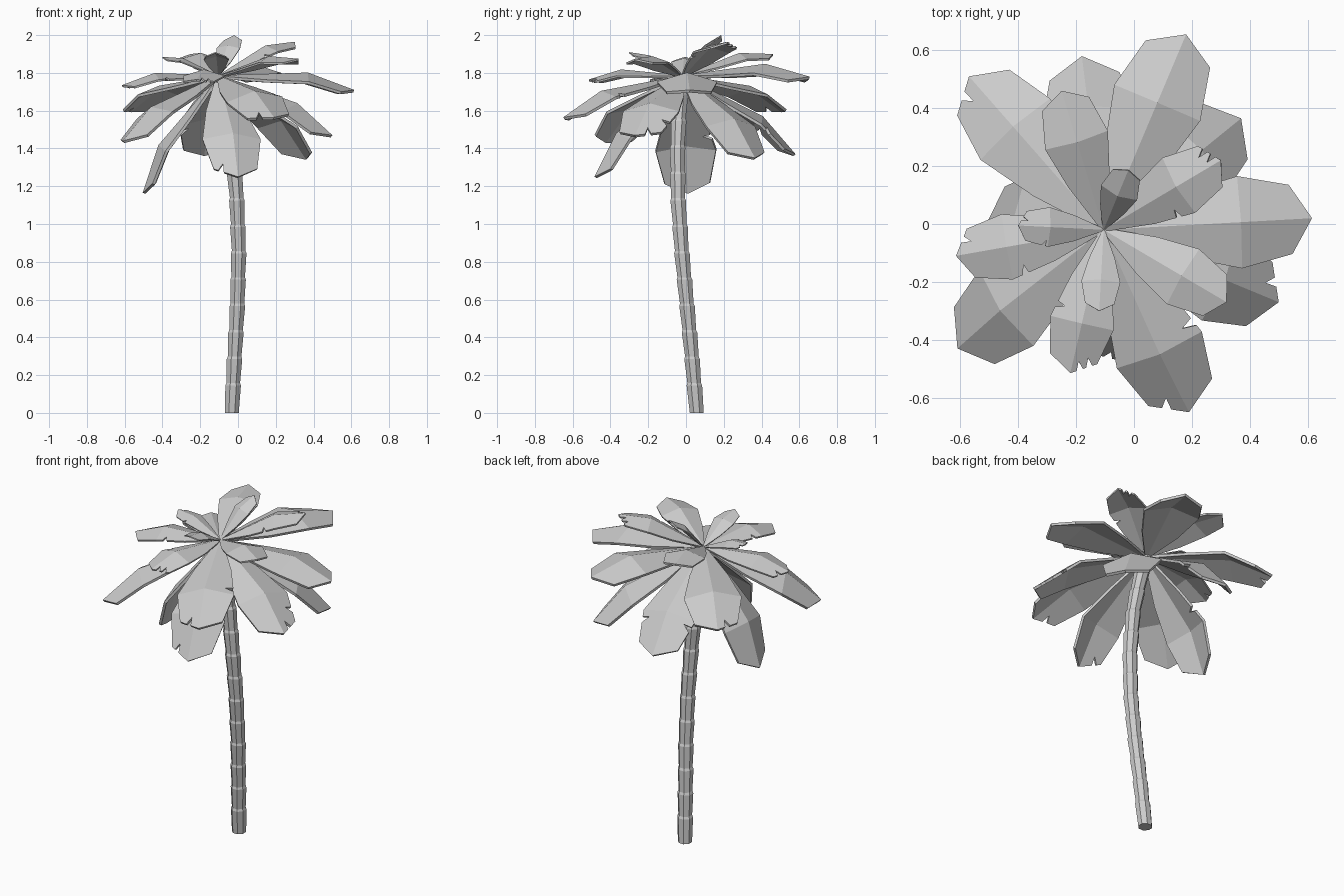
import bpy, bmesh, math
from mathutils import Vector

if "Cube" in bpy.data.objects:
    bpy.data.objects.remove(bpy.data.objects["Cube"])

CROWN = Vector((-0.105, -0.02, 1.787))


def make_object(name, bm):
    bmesh.ops.recalc_face_normals(bm, faces=bm.faces)
    mesh = bpy.data.meshes.new(name)
    bm.to_mesh(mesh)
    bm.free()
    obj = bpy.data.objects.new(name, mesh)
    bpy.context.collection.objects.link(obj)
    return obj


# Trunk: eight-sided flaring segments along a bent path
PATH = [Vector(p) for p in [(-.033, .057, 0), (-.018, .031, .3), (-.003, .005, .57),
        (.004, -.022, .85), (-.006, -.042, 1.13), (-.03, -.045, 1.4),
        (-.068, -.035, 1.62), (-.105, -.02, 1.787)]]


def path_at(z):
    for a, b in zip(PATH, PATH[1:]):
        if z <= b.z:
            return a.lerp(b, (z - a.z) / (b.z - a.z))
    return PATH[-1].copy()


def trunk(sides=8, step=0.14):
    bm = bmesh.new()
    levels = [(0, .04)]
    z = step + .005
    while z < 1.76:
        levels += [(z, .0445), (z + .013, .039)]
        z += step
    levels.append((1.775, .039))
    rings = []
    for z, r in levels:
        c = path_at(z)
        rings.append([bm.verts.new((c.x + r * math.cos(math.tau * (i + .5) / sides),
                                    c.y + r * math.sin(math.tau * (i + .5) / sides), z))
                      for i in range(sides)])
    for a, b in zip(rings, rings[1:]):
        for i in range(sides):
            j = (i + 1) % sides
            bm.faces.new((a[i], a[j], b[j], b[i]))
    bm.faces.new(rings[0])
    bm.faces.new(rings[-1])
    make_object("trunk", bm)


# Frond: ridged, bent leaf with optional torn notches (side, edge number, position)
EDGE = [(0, .014), (.35, .145), (.65, .22), (.9, .165), (1, 0)]


def frond(name, tip, notches=(), roll=0):
    axis = Vector(tip) - CROWN
    length = axis.length
    d = axis.normalized()
    flat = Vector((0, 0, 1)).cross(d).normalized()
    side = flat * math.cos(roll) + d.cross(flat) * math.sin(roll)
    up = d.cross(side)

    def place(t, w):
        bend = .09 * (t / .65 if t < .65 else (1 - t) / .35)
        return CROWN + (d * t + side * w + up * (bend - .3 * abs(w))) * length

    bm = bmesh.new()
    for s in (1, -1):
        runs = []
        for k in range(4):
            a, b = Vector(EDGE[k]), Vector(EDGE[k + 1])
            run = [a]
            u = (b - a).normalized()
            inward = Vector((u.y, -u.x))
            for _, _, f in sorted(n for n in notches if n[:2] == (s, k)):
                m = a.lerp(b, f)
                run += [m - u * .022, m + inward * .06 - u * .012, m + u * .022]
            runs.append(run + [b])
        ridge = [Vector((0, 0)), Vector((.65, 0))]
        inner = [ridge[1], ridge[0]] + runs[0][:-1] + runs[1]
        outer = [ridge[1]] + runs[2][:-1] + runs[3]
        for poly in (inner, outer):
            bm.faces.new([bm.verts.new(place(p.x, s * p.y)) for p in poly])
    bmesh.ops.remove_doubles(bm, verts=bm.verts, dist=1e-4)
    obj = make_object(name, bm)
    if sum(p.normal.dot(up) for p in obj.data.polygons) < 0:
        obj.data.flip_normals()
    mod = obj.modifiers.new("thickness", 'SOLIDIFY')
    mod.thickness = .021 * length
    mod.offset = -1


L, R = 1, -1
trunk()

# Drooping lower fronds
frond("lower_frond_back_right", (.37, .365, 1.35))
frond("lower_frond_back", (-.18, .58, 1.37), [(L, 2, .3), (R, 2, .3)])
frond("lower_frond_left", (-.505, .01, 1.165), [(R, 1, .6)], roll=-.06)
frond("lower_frond_front_left", (-.61, -.43, 1.44), roll=.13)
frond("lower_frond_front", (.0, -.485, 1.25), [(R, 3, .3)])
frond("lower_frond_front_right", (.5, -.27, 1.47), [(L, 3, .5), (L, 2, .6)])

# Spreading middle fronds
frond("middle_frond_right", (.615, .02, 1.71))
frond("middle_frond_back_right", (.18, .655, 1.78))
frond("middle_frond_back_left", (-.57, .51, 1.605), [(L, 3, .5)])
frond("middle_frond_left", (-.615, -.11, 1.735), [(R, 3, .4), (L, 1, .7)])
frond("middle_frond_front", (-.22, -.515, 1.765), [(L, 3, .3), (L, 3, .65), (R, 1, .7)])
frond("middle_frond_front_right", (.19, -.65, 1.565), [(L, 1, .8), (R, 3, .45)], roll=.1)

# Raised upper fronds
frond("upper_frond_front_right", (.32, -.27, 1.875))
frond("upper_frond_back_right", (.3, .22, 1.965), [(L, 3, .3), (L, 3, .65), (R, 1, .6)])
frond("upper_frond_back", (-.25, .46, 1.9))
frond("upper_frond_left", (-.4, -.005, 1.885), [(L, 2, .2), (R, 3, .5)])
frond("upper_frond_front", (-.12, -.3, 1.91))
frond("upper_frond_centre", (-.02, .185, 2.0))
